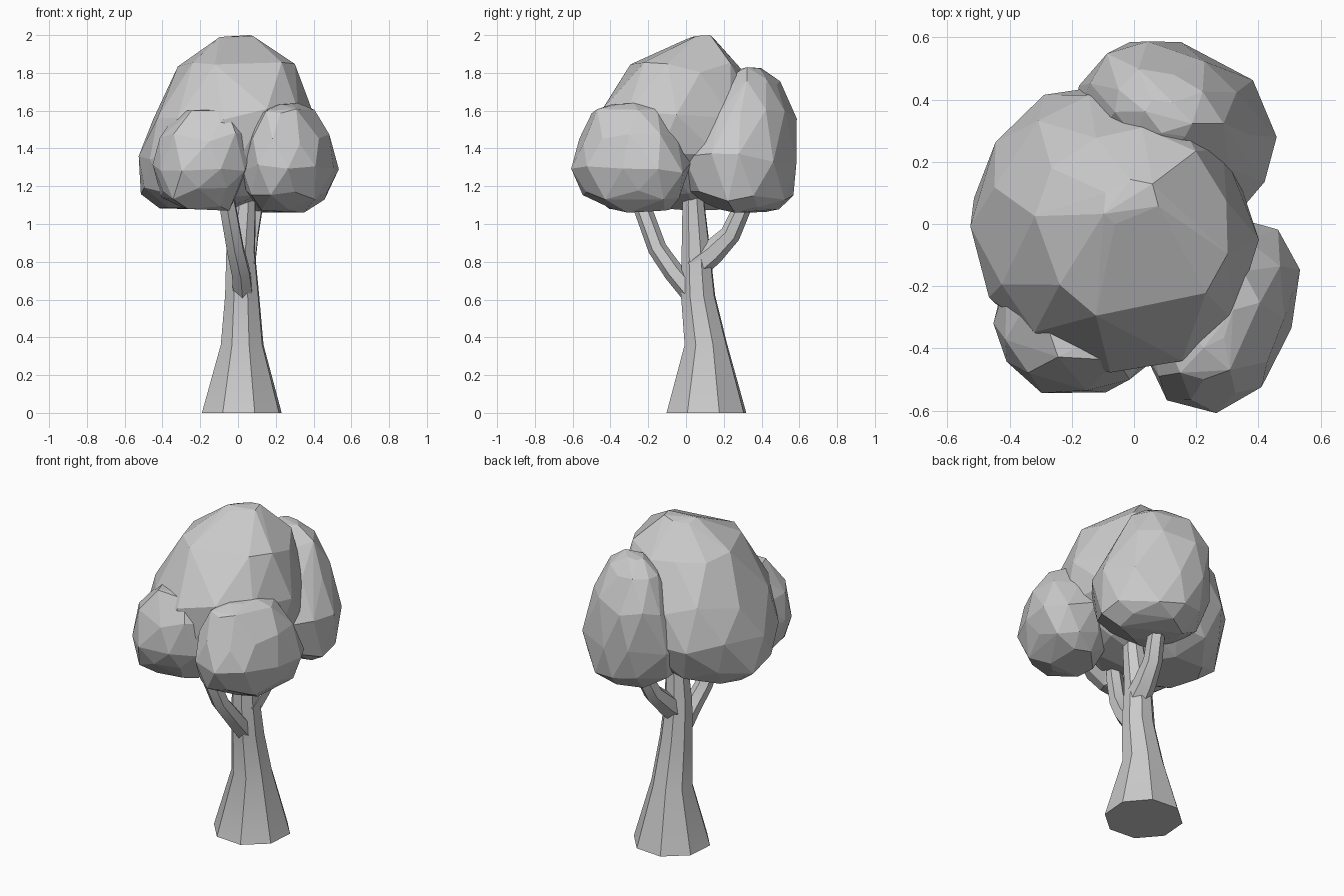
import bpy, bmesh, math, random
from mathutils import Vector

if "Cube" in bpy.data.objects:
    bpy.data.objects.remove(bpy.data.objects["Cube"])

random.seed(4)


def finish(name, bm):
    bmesh.ops.recalc_face_normals(bm, faces=bm.faces)
    me = bpy.data.meshes.new(name)
    bm.to_mesh(me)
    bm.free()
    ob = bpy.data.objects.new(name, me)
    bpy.context.collection.objects.link(ob)
    return ob


def limb(name, path, sides, flat=False):
    """Tapered tube through (x, y, z, radius) stations."""
    bm = bmesh.new()
    pts = [Vector(p[:3]) for p in path]
    rings = []
    for i, p in enumerate(pts):
        d = pts[min(i + 1, len(pts) - 1)] - pts[max(i - 1, 0)]
        d = Vector((0, 0, 1)) if flat else d.normalized()
        u = Vector((0, 1, 0)).cross(d).normalized()
        v = d.cross(u)
        ring = []
        for k in range(sides):
            a = 2 * math.pi * (k + 0.4) / sides
            ring.append(bm.verts.new(p + path[i][3] * (u * math.cos(a) + v * math.sin(a))))
        rings.append(ring)
    for a, b in zip(rings, rings[1:]):
        for k in range(sides):
            j = (k + 1) % sides
            bm.faces.new((a[k], a[j], b[j], b[k]))
    bm.faces.new(rings[0][::-1])
    bm.faces.new(rings[-1])
    ob = finish(name, bm)
    bpy.ops.object.select_all(action='DESELECT')
    ob.select_set(True)
    bpy.context.view_layer.objects.active = ob
    bpy.ops.object.shade_smooth_by_angle(angle=math.radians(30))
    return ob


def leaf_clump(name, rings, sides, turn=0.0, square=1.0):
    """Faceted clump: hull over slightly jittered oval slices (z, cx, cy, rx, ry)."""
    bm = bmesh.new()
    ct, st = math.cos(turn), math.sin(turn)
    for i, (z, cx, cy, rx, ry) in enumerate(rings):
        end = i in (0, len(rings) - 1)
        n = sides - 4 if end else sides
        for k in range(n):
            a = 2 * math.pi * (k + 0.5 * (i % 2) + random.uniform(-0.15, 0.15)) / n
            s = random.uniform(0.99, 1.06)
            c, d = math.cos(a), math.sin(a)
            x = rx * s * math.copysign(abs(c) ** square, c)
            y = ry * s * math.copysign(abs(d) ** square, d)
            dz = random.uniform(-0.03, 0.03)
            if end:
                dz = 0 if k == 0 else -abs(dz) if i else abs(dz)
            bm.verts.new((cx + x * ct - y * st, cy + x * st + y * ct, z + dz))
    bmesh.ops.convex_hull(bm, input=bm.verts)
    loose = [v for v in bm.verts if not v.link_faces]
    bmesh.ops.delete(bm, geom=loose, context='VERTS')
    bmesh.ops.dissolve_limit(bm, angle_limit=math.radians(5), verts=bm.verts, edges=bm.edges)
    return finish(name, bm)


# Trunk, flared at the foot, with two branches
limb("trunk", [(0.02, 0.108, 0, 0.222), (0.022, 0.106, 0.36, 0.119), (0.022, 0.064, 0.62, 0.095),
               (0.014, 0.053, 0.85, 0.08), (0.035, 0.04, 1.1, 0.062), (0.04, 0.04, 1.4, 0.045)], 8, True)
limb("front_branch", [(0.03, 0.06, 0.6, 0.06), (0.015, -0.065, 0.745, 0.054), (-0.015, -0.152, 0.87, 0.05),
                      (-0.05, -0.225, 1.07, 0.048), (-0.08, -0.27, 1.25, 0.04)], 6)
limb("back_branch", [(0.025, 0.04, 0.77, 0.075), (0.04, 0.14, 0.85, 0.066),
                     (0.06, 0.235, 0.945, 0.054), (0.09, 0.305, 1.1, 0.047), (0.1, 0.34, 1.25, 0.04)], 6)

# Foliage: tall crown, back lobe and two lower front lobes
leaf_clump("crown_foliage", [
    (1.07, -0.23, 0.0, 0.18, 0.2), (1.17, -0.17, 0.01, 0.34, 0.33), (1.37, -0.08, 0.0, 0.44, 0.44),
    (1.58, -0.04, -0.03, 0.41, 0.45), (1.83, 0.0, 0.0, 0.3, 0.3), (2.0, -0.01, 0.07, 0.09, 0.07)],
    11, 0.3, 0.95)
leaf_clump("back_foliage", [
    (1.06, 0.16, 0.34, 0.17, 0.14), (1.15, 0.14, 0.29, 0.28, 0.25), (1.35, 0.13, 0.29, 0.33, 0.28),
    (1.58, 0.11, 0.36, 0.27, 0.19), (1.74, 0.11, 0.35, 0.18, 0.12), (1.83, 0.11, 0.34, 0.08, 0.05)],
    10, -0.55, 0.9)
leaf_clump("front_right_foliage", [
    (1.06, 0.24, -0.24, 0.12, 0.16), (1.15, 0.26, -0.28, 0.2, 0.27), (1.3, 0.28, -0.28, 0.23, 0.32),
    (1.45, 0.27, -0.3, 0.2, 0.27), (1.58, 0.25, -0.31, 0.14, 0.19), (1.64, 0.25, -0.31, 0.06, 0.09)],
    10, -0.35, 0.95)
leaf_clump("front_left_foliage", [
    (1.07, -0.18, -0.3, 0.13, 0.12), (1.16, -0.2, -0.3, 0.21, 0.21), (1.3, -0.19, -0.3, 0.25, 0.25),
    (1.46, -0.17, -0.28, 0.25, 0.25), (1.61, -0.14, -0.25, 0.18, 0.2)], 10, 0, 0.85)
